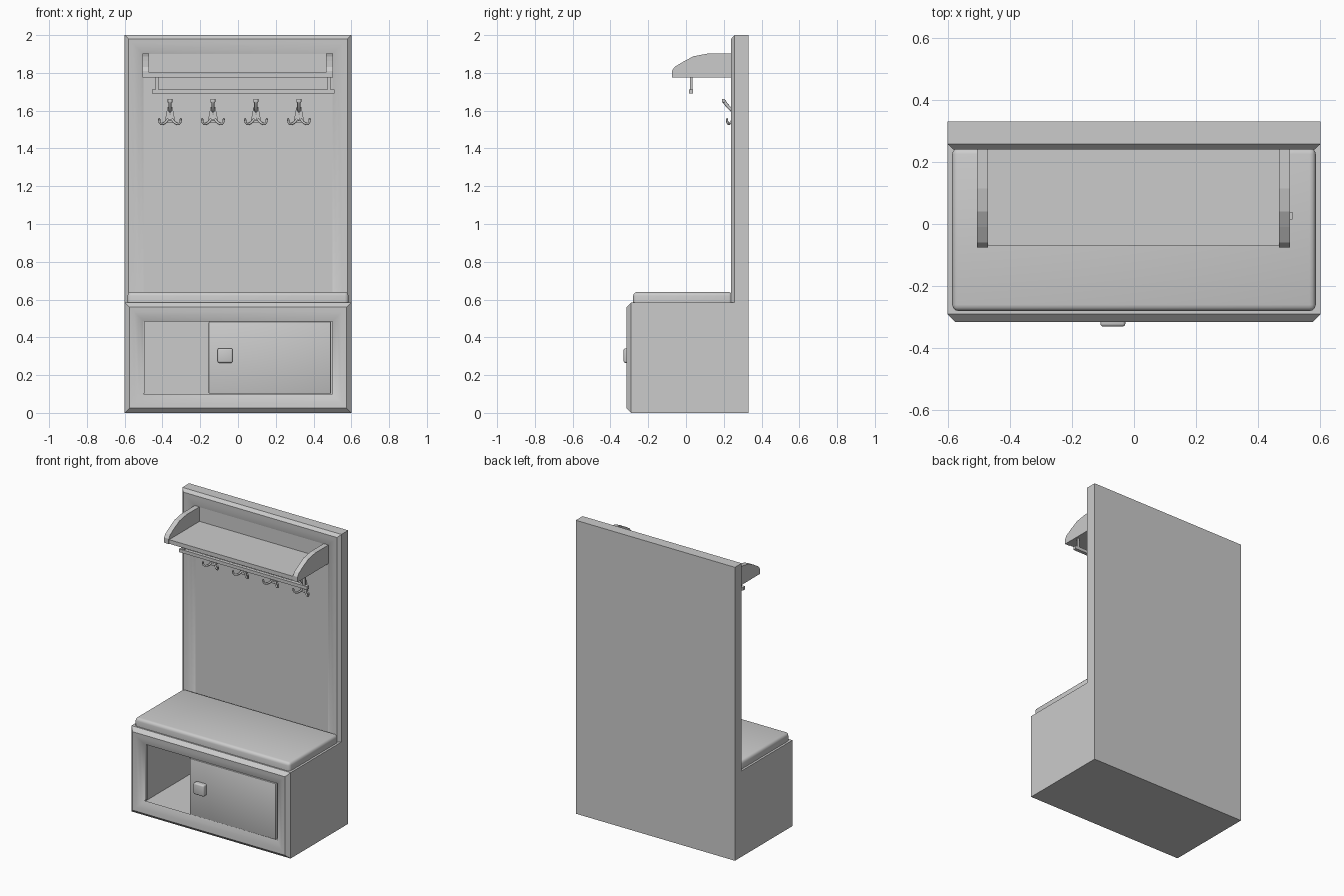
import bpy, bmesh, math
from mathutils import Vector

cube = bpy.data.objects.get("Cube")
if cube:
    bpy.data.objects.remove(cube, do_unlink=True)

GREY = (0.6, 0.6, 0.6, 1)
mat = bpy.data.materials.new("plain grey")
mat.use_nodes = True
mat.diffuse_color = GREY
mat.node_tree.nodes["Principled BSDF"].inputs["Base Color"].default_value = GREY


def finish(name, data, smooth=False, angle=35):
    obj = bpy.data.objects.new(name, data)
    bpy.context.collection.objects.link(obj)
    data.materials.append(mat)
    if smooth:
        bpy.ops.object.select_all(action='DESELECT')
        obj.select_set(True)
        bpy.context.view_layer.objects.active = obj
        bpy.ops.object.shade_smooth_by_angle(angle=math.radians(angle))
    return obj


def from_bmesh(name, bm, smooth=False, angle=35):
    bmesh.ops.recalc_face_normals(bm, faces=bm.faces)
    mesh = bpy.data.meshes.new(name)
    bm.to_mesh(mesh)
    bm.free()
    return finish(name, mesh, smooth, angle)


def box(name, lo, hi, bevel=0, segments=3, keep=lambda e: True):
    bm = bmesh.new()
    bmesh.ops.create_cube(bm, size=1)
    lo, hi = Vector(lo), Vector(hi)
    for v in bm.verts:
        v.co = (lo + hi) / 2 + v.co * (hi - lo)
    if bevel:
        bmesh.ops.bevel(bm, geom=[e for e in bm.edges if keep(e)], offset=bevel,
                        segments=segments, profile=0.5, affect='EDGES')
    return from_bmesh(name, bm, bool(bevel))


def prism(bm, points, x0, x1):
    """Extrude a (y, z) outline along x."""
    a, b = ([bm.verts.new((x, y, z)) for y, z in points] for x in (x0, x1))
    bm.faces.new(a)
    bm.faces.new(b)
    for i in range(len(points)):
        j = (i + 1) % len(points)
        bm.faces.new((a[i], a[j], b[j], b[i]))


def moulding(name, y, z0, z1, profile):
    """Mitred rectangular frame from (inset, height) pairs."""
    bm = bmesh.new()
    rings = []
    for d, h in profile:
        x = 0.6 - d
        rings.append([bm.verts.new((px, y - h, pz)) for px, pz in
                      ((-x, z0 + d), (x, z0 + d), (x, z1 - d), (-x, z1 - d))])
    for r, s in zip(rings, rings[1:] + rings[:1]):
        for i in range(4):
            j = (i + 1) % 4
            bm.faces.new((r[i], r[j], s[j], s[i]))
    return from_bmesh(name, bm, True, 46)


def rod(name, points, radius):
    curve = bpy.data.curves.new(name, 'CURVE')
    curve.dimensions = '3D'
    curve.bevel_depth = radius
    curve.bevel_resolution = 2
    curve.resolution_u = 5
    curve.use_fill_caps = True
    spline = curve.splines.new('BEZIER')
    spline.bezier_points.add(len(points) - 1)
    for bp, p in zip(spline.bezier_points, points):
        bp.co = p
        bp.handle_left_type = bp.handle_right_type = 'AUTO'
    return finish(name, curve)


# Carcass: L-shaped side outline with an open cupboard cut into the bench
BENCH_Y, PANEL_Y, BACK_Y, BENCH_Z = -0.29, 0.257, 0.33, 0.585
bm = bmesh.new()
prism(bm, [(BENCH_Y, 0), (BACK_Y, 0), (BACK_Y, 2), (PANEL_Y, 2),
           (PANEL_Y, BENCH_Z), (BENCH_Y, BENCH_Z)], -0.6, 0.6)
bmesh.ops.recalc_face_normals(bm, faces=bm.faces)
front = min(bm.faces, key=lambda f: f.calc_center_median().y)
bmesh.ops.inset_individual(bm, faces=[front], thickness=0.1)
cavity = bmesh.ops.extrude_discrete_faces(bm, faces=[front])["faces"][0]
bmesh.ops.translate(bm, verts=cavity.verts, vec=(0, 0.53, 0))
from_bmesh("carcass", bm)

# Raised frames
moulding("bench_frame", BENCH_Y, 0, BENCH_Z,
         [(0, 0), (0.025, 0.025), (0.05, 0.022), (0.075, 0.014), (0.1, 0)])
moulding("back_frame", PANEL_Y, 0.485, 2,
         [(0, 0), (0.02, 0.018), (0.045, 0.016), (0.075, 0.01), (0.1, 0)])

# Cushion with rounded upper edges and corners
box("cushion", (-0.585, -0.28, BENCH_Z), (0.585, 0.245, 0.64), 0.02, 3,
    lambda e: max(v.co.z for v in e.verts) > 0.6)

# Sliding door and knob
box("door", (-0.155, -0.297, 0.102), (0.492, -0.27, 0.483), 0.004, 2)
box("door_knob", (-0.108, -0.33, 0.265), (-0.028, -0.285, 0.342), 0.009, 3)
box("door_track", (-0.5, -0.285, 0.102), (-0.494, -0.27, 0.483))

# Hat shelf
box("shelf_board", (-0.48, -0.07, 1.775), (0.475, PANEL_Y, 1.803))
for side, x in (("right", -0.505), ("left", 0.467)):
    bm = bmesh.new()
    prism(bm, [(PANEL_Y, 1.775), (-0.075, 1.775), (-0.075, 1.81), (-0.06, 1.832),
               (-0.01, 1.862), (0.04, 1.888), (0.115, 1.902), (PANEL_Y, 1.902)],
          x, x + 0.035)
    from_bmesh("shelf_side_" + side, bm)

# Hanging rail under the shelf
box("hanging_rail", (-0.455, 0.015, 1.69), (0.51, 0.038, 1.712))
for side, x in (("right", -0.428), ("left", 0.482)):
    box("rail_post_" + side, (x - 0.008, 0.02, 1.705), (x + 0.008, 0.034, 1.777))

# Coat hooks
for n in range(4):
    x = -0.36 + n * 0.2275
    tag = "_%d" % (n + 1)
    bm = bmesh.new()
    outline = [(-0.013, 1.62), (-0.026, 1.55), (-0.014, 1.535),
               (0.014, 1.535), (0.026, 1.55), (0.013, 1.62)]
    plate = bm.faces.new([bm.verts.new((x + px, PANEL_Y, z)) for px, z in outline])
    top = bmesh.ops.extrude_face_region(bm, geom=[plate])["geom"]
    bmesh.ops.translate(bm, vec=(0, -0.012, 0),
                        verts=[v for v in top if isinstance(v, bmesh.types.BMVert)])
    from_bmesh("hook_plate" + tag, bm)
    rod("hook_upper_prong" + tag, [(x, 0.247, 1.6), (x, 0.232, 1.612),
                                   (x, 0.212, 1.635), (x, 0.198, 1.655)], 0.009)
    box("hook_upper_tip" + tag, (x - 0.013, 0.19, 1.643), (x + 0.013, 0.204, 1.663), 0.004, 2)
    for side, s in (("right", -1), ("left", 1)):
        rod("hook_lower_prong_" + side + tag,
            [(x + s * 0.01, 0.247, 1.555), (x + s * 0.028, 0.235, 1.535),
             (x + s * 0.05, 0.222, 1.532), (x + s * 0.058, 0.216, 1.558)], 0.006)
    for z in (1.555, 1.583):
        box("hook_screw" + tag, (x - 0.006, 0.24, z - 0.006), (x + 0.006, 0.25, z + 0.006), 0.003, 2)
